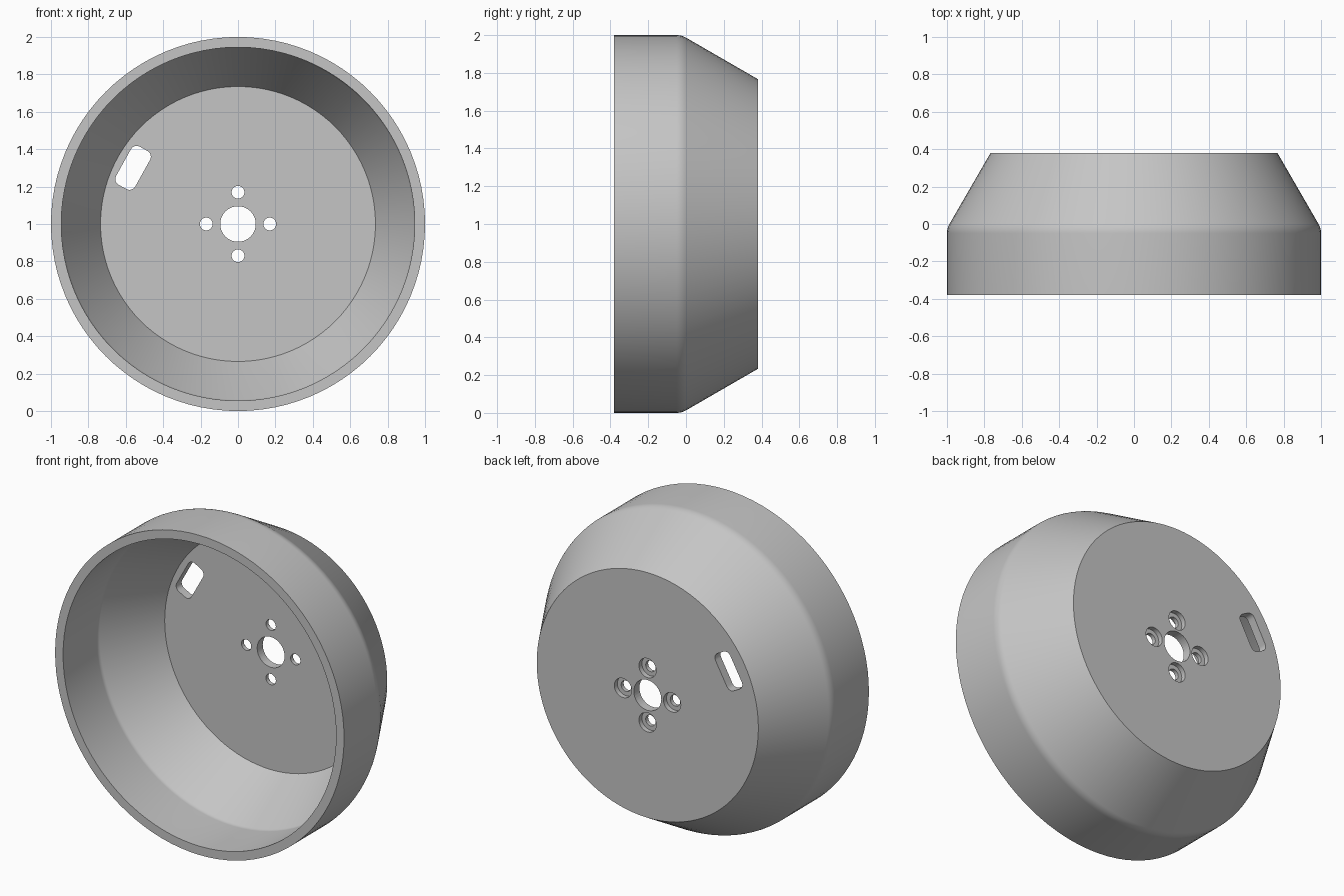
import bpy, bmesh
from math import sin, cos, radians, tau
from mathutils import Vector, Matrix

cube = bpy.data.objects.get("Cube")
if cube:
    bpy.data.objects.remove(cube)

FRONT, BACK, WALL = -0.38, 0.38, 0.055
FLOOR = BACK - WALL
MID = 1.0  # height of the axis

grey = bpy.data.materials.new("plain grey")
grey.use_nodes = True
colour = (0.56, 0.56, 0.56, 1)
grey.diffuse_color = colour
grey.node_tree.nodes["Principled BSDF"].inputs["Base Color"].default_value = colour


def make_object(name, bm):
    bmesh.ops.recalc_face_normals(bm, faces=bm.faces)
    mesh = bpy.data.meshes.new(name)
    bm.to_mesh(mesh)
    bm.free()
    mesh.materials.append(grey)
    obj = bpy.data.objects.new(name, mesh)
    bpy.context.collection.objects.link(obj)
    return obj


def arc(cx, cy, r, start, end, steps):
    angles = [radians(start + (end - start) * i / steps) for i in range(steps + 1)]
    return [(cx + r * cos(a), cy + r * sin(a)) for a in angles]


def revolve(name, profile, segments):
    """Spin a (radius, y) profile around the y axis."""
    bm = bmesh.new()
    verts = [bm.verts.new((r, y, 0)) for r, y in profile]
    edges = [bm.edges.new(pair) for pair in zip(verts, verts[1:])]
    bmesh.ops.spin(bm, geom=verts + edges, cent=(0, 0, 0), axis=(0, 1, 0),
                   angle=tau, steps=segments, use_duplicate=False)
    bmesh.ops.remove_doubles(bm, verts=bm.verts, dist=1e-5)
    bmesh.ops.translate(bm, verts=bm.verts, vec=(0, 0, MID))
    return make_object(name, bm)


def cut(target, outline, y0, y1):
    """Cut an (x, z) outline through the target from y0 to y1."""
    bm = bmesh.new()
    face = bm.faces.new([bm.verts.new((x, y0, z + MID)) for x, z in outline])
    out = bmesh.ops.extrude_face_region(bm, geom=[face])
    moved = [v for v in out["geom"] if isinstance(v, bmesh.types.BMVert)]
    bmesh.ops.translate(bm, verts=moved, vec=(0, y1 - y0, 0))
    cutter = make_object("cutter", bm)
    cutter.hide_render = True
    mod = target.modifiers.new("cut", 'BOOLEAN')
    mod.operation, mod.solver, mod.object = 'DIFFERENCE', 'EXACT', cutter
    bpy.context.view_layer.objects.active = target
    bpy.ops.object.modifier_apply(modifier=mod.name)
    bpy.data.objects.remove(cutter)


def circle(x, z, r, steps=40):
    return arc(x, z, r, 0, 360, steps)[:-1]


def rounded_slot(x, z, length, width, r, angle):
    points = []
    for i, (sx, sz) in enumerate([(1, 1), (-1, 1), (-1, -1), (1, -1)]):
        points += arc(sx * (length / 2 - r), sz * (width / 2 - r), r,
                      90 * i, 90 * i + 90, 6)
    turn = Matrix.Rotation(radians(angle), 2)
    return [tuple(turn @ Vector(p) + Vector((x, z))) for p in points]


# Dish: straight rim, rounded shoulder, tapered wall and flat floor
outer_shoulder = arc(0.9, -0.05, 0.1, 0, 30, 6)
inner_shoulder = arc(0.9, -0.05, 0.1 - WALL, 30, 0, 6)
profile = ([(0, BACK), (0.767, BACK)] + outer_shoulder[::-1]
           + [(1, FRONT), (1 - WALL, FRONT)] + inner_shoulder[::-1]
           + [(0.735, FLOOR), (0, FLOOR)])
dish = revolve("dish", profile, 96)

# Centre hole and slot near the edge of the floor
cut(dish, circle(0, 0, 0.095), 0.2, 0.5)
cut(dish, rounded_slot(-0.561, 0.3, 0.233, 0.117, 0.035, 61), 0.2, 0.5)

# Four bolt holes, recessed from the back
for x, z in [(1, 0), (0, 1), (-1, 0), (0, -1)]:
    cut(dish, circle(x * 0.17, z * 0.17, 0.034), 0.2, 0.5)
    cut(dish, circle(x * 0.17, z * 0.17, 0.06), BACK - 0.03, 0.5)

# Smooth curves, crisp edges
bpy.ops.object.select_all(action='DESELECT')
dish.select_set(True)
bpy.context.view_layer.objects.active = dish
bpy.ops.object.shade_smooth_by_angle(angle=radians(25))
